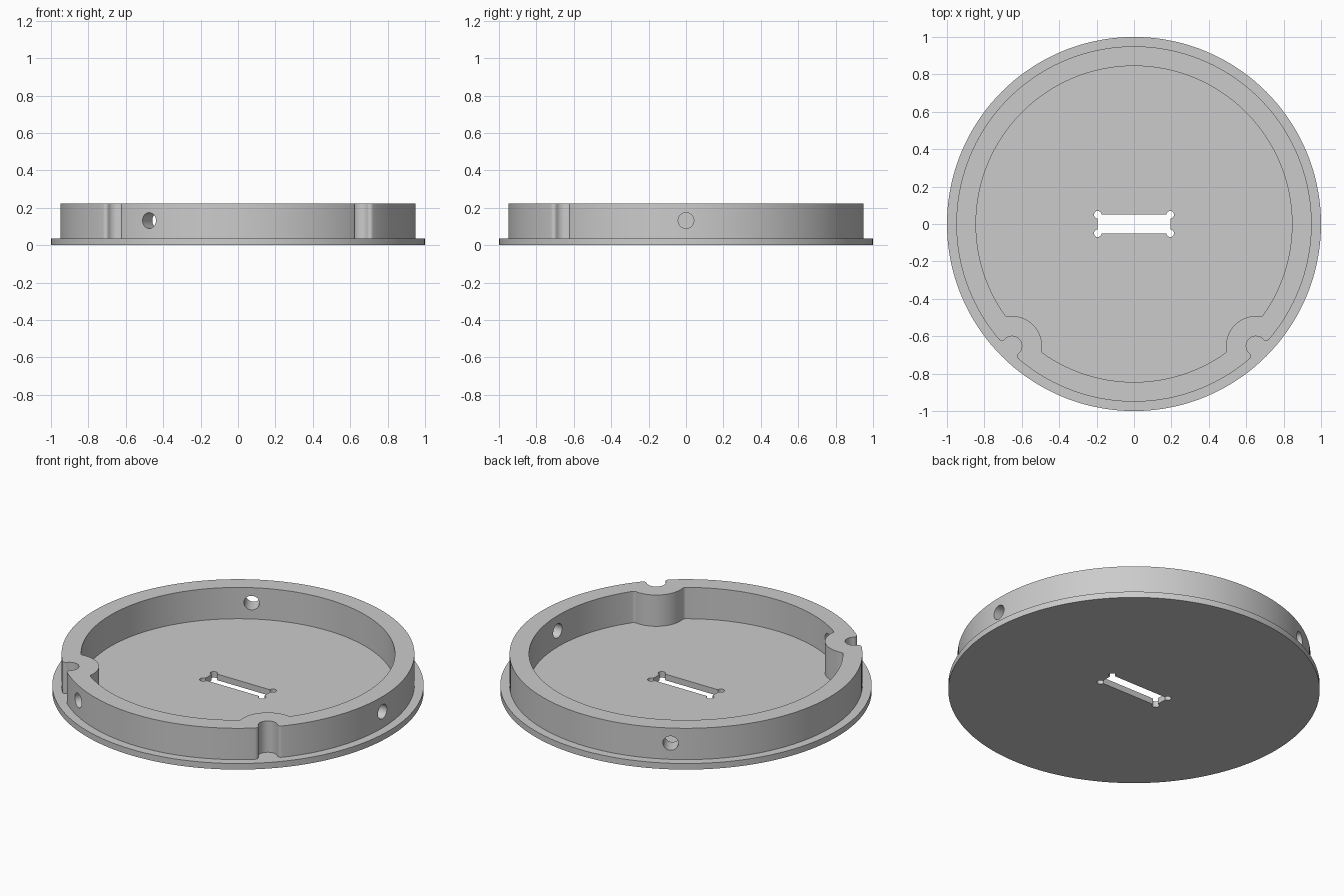
import bpy
import bmesh
from math import acos, atan2, cos, pi, radians, sin

PLATE_TOP, WALL_TOP = 0.036, 0.222
CORNERS = (225, 315)      # directions of the two screw notches
POST = 0.922              # distance of the notch centres from the middle

default = bpy.data.objects.get("Cube")
if default:
    bpy.data.objects.remove(default, do_unlink=True)

grey = bpy.data.materials.new("plain grey")
grey.use_nodes = True
grey.diffuse_color = (0.6, 0.6, 0.6, 1)
grey.node_tree.nodes["Principled BSDF"].inputs["Base Color"].default_value = grey.diffuse_color


def arc(cx, cy, r, a, b, steps):
    return [(cx + r * cos(a + (b - a) * i / steps), cy + r * sin(a + (b - a) * i / steps))
            for i in range(steps + 1)]


def bite(R, r, fillet):
    """Filleted circular bite into a circle of radius R, centred on the +x axis."""
    d = R - fillet
    theta = acos((POST**2 + d**2 - (r + fillet)**2) / (2 * POST * d))
    fx, fy = d * cos(theta), -d * sin(theta)
    toward = atan2(-fy, POST - fx)
    half = arc(fx, fy, fillet, -theta, toward, 8)
    half += arc(POST, 0, r, toward - pi, -pi, 14)[1:]
    return theta, half + [(x, -y) for x, y in reversed(half[:-1])]


def bitten_circle(R, r, fillet):
    theta, shape = bite(R, r, fillet)
    points = []
    for i, deg in enumerate(CORNERS):
        a = radians(deg)
        points += [(x * cos(a) - y * sin(a), x * sin(a) + y * cos(a)) for x, y in shape]
        nxt = radians(CORNERS[1] if i == 0 else CORNERS[0] + 360)
        steps = round((nxt - a) / radians(2.5))
        points += arc(0, 0, R, a + theta, nxt - theta, steps)[1:-1]
    return points


def extrude_outlines(name, outlines, z0, z1):
    """Fill nested outlines and give the sheet a thickness."""
    bm = bmesh.new()
    for outline in outlines:
        verts = [bm.verts.new((x, y, z0)) for x, y in outline]
        for i, v in enumerate(verts):
            bm.edges.new((verts[i - 1], v))
    bmesh.ops.triangle_fill(bm, edges=bm.edges[:], use_beauty=True)
    top = bmesh.ops.extrude_face_region(bm, geom=bm.faces[:], use_keep_orig=True)["geom"]
    for v in top:
        if isinstance(v, bmesh.types.BMVert):
            v.co.z = z1
    bmesh.ops.recalc_face_normals(bm, faces=bm.faces[:])
    mesh = bpy.data.meshes.new(name)
    bm.to_mesh(mesh)
    bm.free()
    mesh.materials.append(grey)
    obj = bpy.data.objects.new(name, mesh)
    bpy.context.collection.objects.link(obj)
    return obj


def activate(obj):
    bpy.ops.object.select_all(action="DESELECT")
    obj.select_set(True)
    bpy.context.view_layer.objects.active = obj


# Base disc with a rectangular slot relieved at its corners
slot = []
for sx, sy, start in ((1, 1, -90), (-1, 1, 0), (-1, -1, 90), (1, -1, 180)):
    slot += arc(0.194 * sx, 0.05 * sy, 0.02, radians(start), radians(start + 270), 18)
disc = arc(0, 0, 1, 0, 2 * pi, 144)[:-1]
base = extrude_outlines("base_plate", [disc, slot], 0, PLATE_TOP)

# Upright rim: notched outside, with bosses bulging inward behind the notches
rim = extrude_outlines("rim_wall", [bitten_circle(0.95, 0.052, 0.02),
                                    bitten_circle(0.845, 0.16, 0.02)],
                       PLATE_TOP - 0.01, WALL_TOP)

# Three radial holes drilled through the rim
for deg in (0, 120, 240):
    a = radians(deg)
    bpy.ops.mesh.primitive_cylinder_add(vertices=32, radius=0.042, depth=0.3,
                                        location=(0.9 * cos(a), 0.9 * sin(a), 0.132),
                                        rotation=(0, pi / 2, a))
    drill = bpy.context.object
    drill.name = "hole_cutter"
    drill.hide_render = True
    activate(rim)
    cut = rim.modifiers.new("hole", "BOOLEAN")
    cut.operation, cut.solver, cut.object = "DIFFERENCE", "EXACT", drill
    bpy.ops.object.modifier_apply(modifier=cut.name)
    bpy.data.objects.remove(drill, do_unlink=True)

for part in (base, rim):
    activate(part)
    bpy.ops.object.shade_smooth_by_angle(angle=radians(30))
